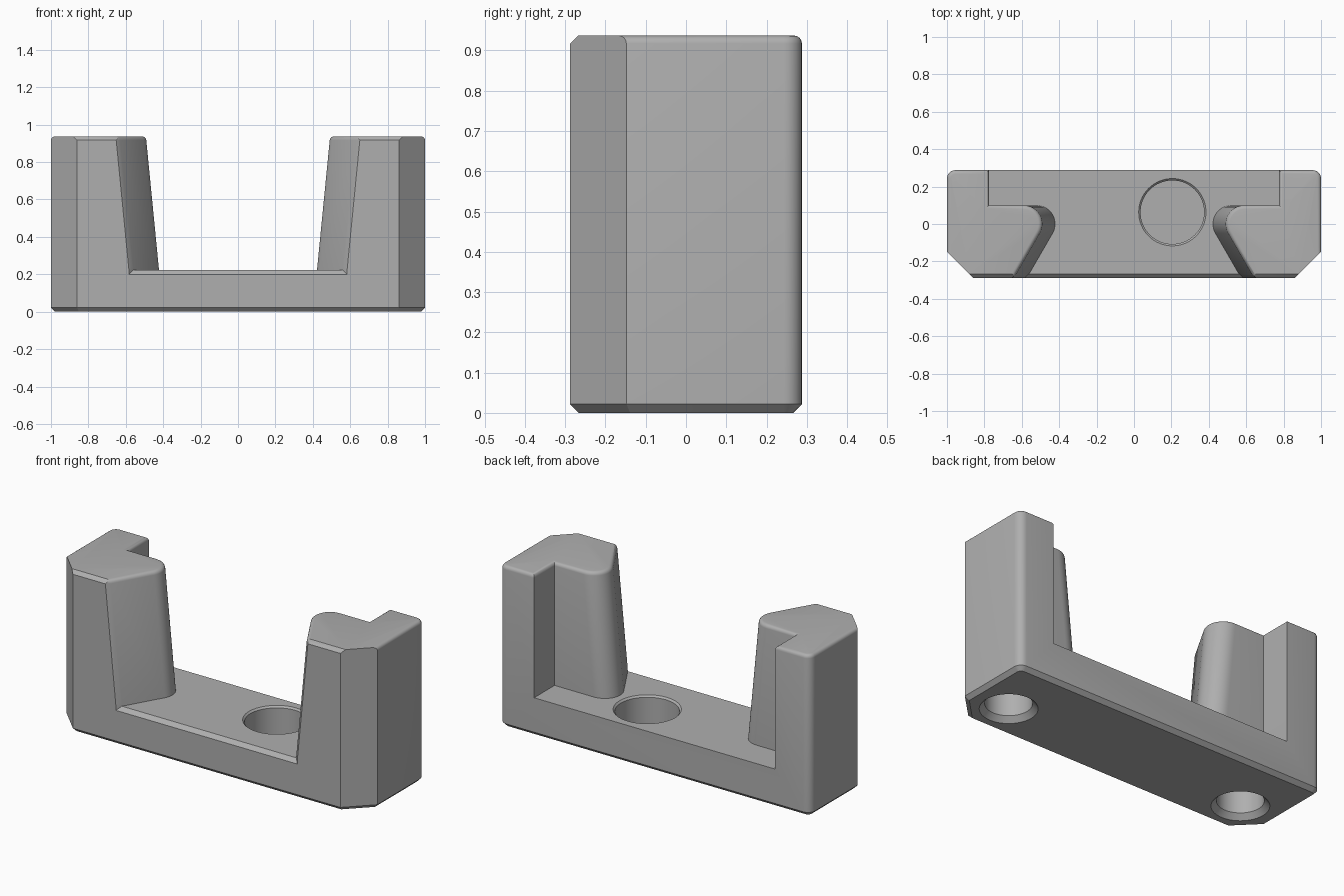
import bpy, bmesh, math

if "Cube" in bpy.data.objects:
    bpy.data.objects.remove(bpy.data.objects["Cube"])

W, D, H = 1.0, 0.288, 0.937      # half width, half depth, height
FLOOR, R = 0.222, 0.02           # floor level, edge rounding
CH = 0.022                       # chamfer size

grey = bpy.data.materials.new("light grey")
grey.diffuse_color = (0.43, 0.43, 0.43, 1)
grey.use_nodes = True
grey.node_tree.nodes["Principled BSDF"].inputs["Base Color"].default_value = grey.diffuse_color


def loft(name, rings):
    """Closed solid through rings that share one point count."""
    bm = bmesh.new()
    vs = [[bm.verts.new(p) for p in ring] for ring in rings]
    n = len(vs[0])
    bm.faces.new(vs[0][::-1])
    bm.faces.new(vs[-1])
    for a, b in zip(vs, vs[1:]):
        for i in range(n):
            j = (i + 1) % n
            bm.faces.new((a[i], a[j], b[j], b[i]))
    bmesh.ops.recalc_face_normals(bm, faces=bm.faces)
    me = bpy.data.meshes.new(name)
    bm.to_mesh(me)
    bm.free()
    me.materials.append(grey)
    ob = bpy.data.objects.new(name, me)
    bpy.context.collection.objects.link(ob)
    return ob


def mirrored(half, z):
    return [(x, y, z) for x, y in half] + [(-x, y, z) for x, y in half[::-1]]


def arc(cx, cy, r, a0, a1, n):
    return [(cx + r * math.cos(math.radians(a0 + (a1 - a0) * i / n)),
             cy + r * math.sin(math.radians(a0 + (a1 - a0) * i / n)))
            for i in range(n + 1)]


# Block outline: cut front corners, rounded back corners
def outline(z, front, side, corner):
    k = 1.148 - corner * math.sqrt(2)
    y, x = -D + front, W - side
    half = [(k + y, y), (x, x - k)] + arc(W - 0.045, D - 0.045, 0.045 - side, 0, 90, 6)
    return mirrored(half, z)


# Channel outline between the posts: leaning nose, back step, front chamfer
def channel(z, g):
    s = 0.098 * (min(z, H) - FLOOR)
    cx, r = 0.522 + s, 0.1 - g
    nose = arc(cx, 0, r, 210, 90, 14)
    nx, ny = nose[0]
    fx = nx + (ny + 0.27) * math.tan(math.radians(30))
    half = [(fx + 0.15, -0.40), (fx, -0.27)] + nose + [(0.775 + g, 0.1 - g), (0.775 + g, 0.4)]
    return mirrored(half, z)


steps = [math.radians(a) for a in (22.5, 45, 67.5, 90)]

# Main block
body = loft("bracket", [outline(0, CH, CH, CH), outline(CH, 0, 0, 0), outline(H - R, 0, 0, 0)]
            + [outline(H - R + R * math.sin(a), R * math.sin(a), R * (1 - math.cos(a)), 0)
               for a in steps])

# Channel cutter, flared at the top to round the post edges
cutters = [loft("channel_cutter", [channel(FLOOR, 0), channel(H - R, 0)]
                + [channel(H - R + R * math.sin(a), R * (1 - math.cos(a))) for a in steps]
                + [channel(1.1, R)])]

# Front floor edge chamfer, mitred into the post chamfers
prof = [(-0.236, 0.252), (-0.40, 0.088), (-0.40, 0.252)]
cutters.append(loft("floor_edge_cutter",
                    [[(s * (0.295 - y), y, z) for y, z in prof] for s in (-1, 1)]))


# Round pockets
def pocket(name, x, y, profile):
    return loft(name, [[(px, py, z) for px, py in arc(x, y, r, 0, 360 - 360 / 64, 63)]
                       for r, z in profile])


cutters.append(pocket("top_pocket_cutter", 0.205, 0.063,
                      [(0.17, 0.03), (0.17, FLOOR - 0.01), (0.18, FLOOR), (0.18, 0.3)]))
for s in (-1, 1):
    cutters.append(pocket("bottom_pocket_cutter", s * 0.77, -0.075,
                          [(0.15, -0.1), (0.15, 0), (0.122, 0.03), (0.122, 0.22)]))

for c in cutters:
    m = body.modifiers.new(c.name, "BOOLEAN")
    m.operation, m.solver, m.object = "DIFFERENCE", "EXACT", c

# Apply the cuts and shade
bpy.context.view_layer.objects.active = body
body.select_set(True)
for m in list(body.modifiers):
    bpy.ops.object.modifier_apply(modifier=m.name)
for c in cutters:
    bpy.data.objects.remove(c, do_unlink=True)
bpy.ops.object.select_all(action="DESELECT")
body.select_set(True)
bpy.ops.object.shade_smooth_by_angle(angle=math.radians(28))
